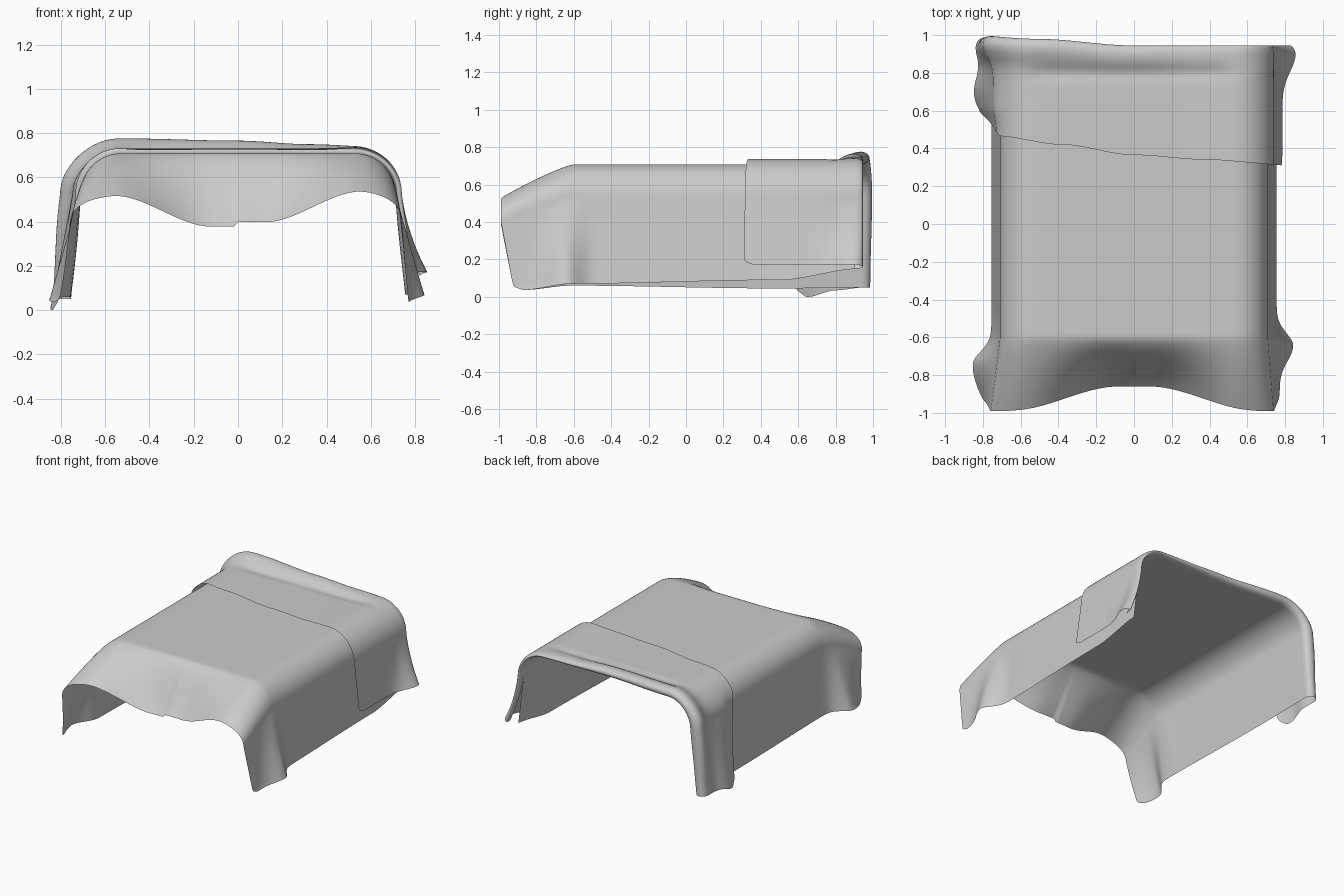
import bpy, bmesh
from math import sin, cos, pi, exp, sqrt

if "Cube" in bpy.data.objects:
    bpy.data.objects.remove(bpy.data.objects["Cube"])

N = 140                      # columns across the blanket
FLAT, R, TOP = 0.53, 0.18, 0.708   # half flat width, shoulder radius, top height


def smooth(a, b, x):
    t = min(1, max(0, (x - a) / (b - a)))
    return t * t * (3 - 2 * t)


def bump(x, c, lo, hi):
    w = lo if x < c else hi
    return exp(-((x - c) / w) ** 2)


def lerp(pts, x):
    """Smoothly interpolate a short list of (x, value) pairs."""
    if x <= pts[0][0]:
        return pts[0][1]
    for (x0, v0), (x1, v1) in zip(pts, pts[1:]):
        if x <= x1:
            return v0 + (v1 - v0) * smooth(x0, x1, x)
    return pts[-1][1]


def section(a, zb, off):
    """Draped cross-section, a from -1 to 1; returns x, z, depth down the side."""
    arc = R * pi / 2
    s, sg = abs(a) * (FLAT + arc + 0.47), (1 if a > 0 else -1)
    if s < FLAT:
        return sg * s, TOP + off, 0
    if s < FLAT + arc:
        t = (s - FLAT) / R
        return sg * (FLAT + (R + off) * sin(t)), TOP - R + (R + off) * cos(t), 0
    k = (s - FLAT - arc) / 0.47
    return sg * (FLAT + R + off + 0.045 * k), TOP - R + (zb - TOP + R) * k, k


def corner(k, r=0.12):
    """Rounding for a free corner at the bottom of a side."""
    t = max(0, (k - (1 - r)) / r)
    return 1 - sqrt(max(0, 1 - t * t))


def hem(a, y):
    if a > 0:
        return lerp([(-0.9, .03), (-0.62, .07), (0.5, .09), (0.93, .15)], y)
    return lerp([(-0.9, .03), (-0.62, .06), (0.5, .045), (0.95, .05)], y)


def flare(a, y, k):
    """Outward folds of the sides near the front corners."""
    if a > 0:
        f = 0.085 * bump(y, -0.64, 0.12, 0.09)
    else:
        f = 0.085 * bump(y, -0.74, 0.17, 0.09)
    return f * k - 0.02 * k * (1 - k) * bump(y, -0.5, 0.06, 0.06)


def back_y(a):
    return lerp([(-1, .985), (-.62, .995), (-.4, .98), (0, .945), (.4, .945), (1, .945)], a)


def roll_height(a):
    return lerp([(-1, .065), (-.7, .08), (-.4, .068), (0, .058), (.25, .042), (.5, .03), (1, .03)], a)


def main_point(a, y, d=0):
    """Lower layer; d runs 0..1 along the hanging front end."""
    x, z, k = section(a, hem(a, y), 0)
    if d:
        sag = 1 - smooth(0.12, 0.56, abs(x))
        length = 0.26 + 0.13 * smooth(0.08, 0.66, abs(x))
        length -= 0.07 * k + 0.05 * corner(k)
        y = -0.6 - d * length
        z = section(a, hem(a, y), 0)[1]
        drop = 0.29 if a < 0 else 0.26
        z -= (z - 0.05) * (1 - (1 - drop * d ** 1.25))
        z -= sag * 0.14 * smooth(0, 1.1, d) * 1.02
        x += (0.03 if a > 0 else 0.05) * smooth(0.5, 0.7, abs(x)) * d * (x > 0 or -1) * (1 - .5 * k)
    return x + flare(a, y, k) * (1 if a > 0 else -1), y, z


def fold_point(a, t):
    """Upper layer; t in 0..1 is the rolled back edge, 1..2 runs to the free edge."""
    yb, h = back_y(a), roll_height(a)
    base = 0.022 + 0.008 * smooth(.2, .5, a)
    if t <= 1:
        y = yb - 0.045 + 0.045 * sin(pi * t)
        off = h * (1 - cos(pi * t)) / 2
        up = (1 - cos(pi * t)) / 2
    else:
        k = section(a, 0.1, 0)[2]
        ye = lerp([(-.62, .49), (-.56, .465), (-.3, .42), (0, .365), (.3, .34), (.6, .315)], a)
        ye += (0.10 * k if a < 0 else -0.005 * k) + 0.05 * corner(k, 0.1)
        y = yb - 0.045 + (ye - yb + 0.045) * (t - 1)
        off = base + (h - base) * bump(y, yb - 0.045, 0.09, 0.09)
        off -= 0.012 * bump(y, 0.80, 0.04, 0.04) * (1 - smooth(.3, .5, abs(a)))
        up = 1
    inner = hem(a, y)
    if a > 0:
        zb = inner + (0.172 - inner) * up
    else:
        zb = inner + (lerp([(.58, .015), (.65, .0), (.8, .035), (.95, .05)], y) - inner) * up
    x, z, k = section(a, zb, off)
    if a > 0:
        x += k * k * 0.07 * bump(y, 0.9, 0.13, 0.1)
        x -= 0.02 * 4 * k * (1 - k) * bump(y, 0.8, 0.06, 0.06) * up * .3
    else:
        x -= up * k * 0.055 * bump(y, 0.70, 0.13, 0.14)
        x -= up * 0.015 * smooth(.5, .62, -a) * smooth(.5, .62, y)
    return x, y, z


def sheet(name, rows):
    bm = bmesh.new()
    grid = [[bm.verts.new(p) for p in row] for row in rows]
    for r0, r1 in zip(grid, grid[1:]):
        for i in range(len(r0) - 1):
            bm.faces.new((r0[i], r0[i + 1], r1[i + 1], r1[i]))
    bmesh.ops.recalc_face_normals(bm, faces=bm.faces)
    me = bpy.data.meshes.new(name)
    bm.to_mesh(me)
    bm.free()
    for p in me.polygons:
        p.use_smooth = True
    ob = bpy.data.objects.new(name, me)
    bpy.context.collection.objects.link(ob)
    return ob


cols = [-1 + 2 * i / N for i in range(N + 1)]

# Blanket: hanging front end, then the long flat run to the back
rows = [[main_point(a, -0.6, 1 - j / 20) for a in cols] for j in range(20)]
rows += [[main_point(a, -0.6 + (back_y(a) + 0.555) * j / 50) for a in cols] for j in range(51)]
sheet("blanket", rows)

# Turned-back fold: rolled edge, then the overlapping flap
rows = [[fold_point(a, j / 12) for a in cols] for j in range(12)]
rows += [[fold_point(a, 1 + max(j / 36, 1e-4)) for a in cols] for j in range(37)]
sheet("turned_back_fold", rows)
